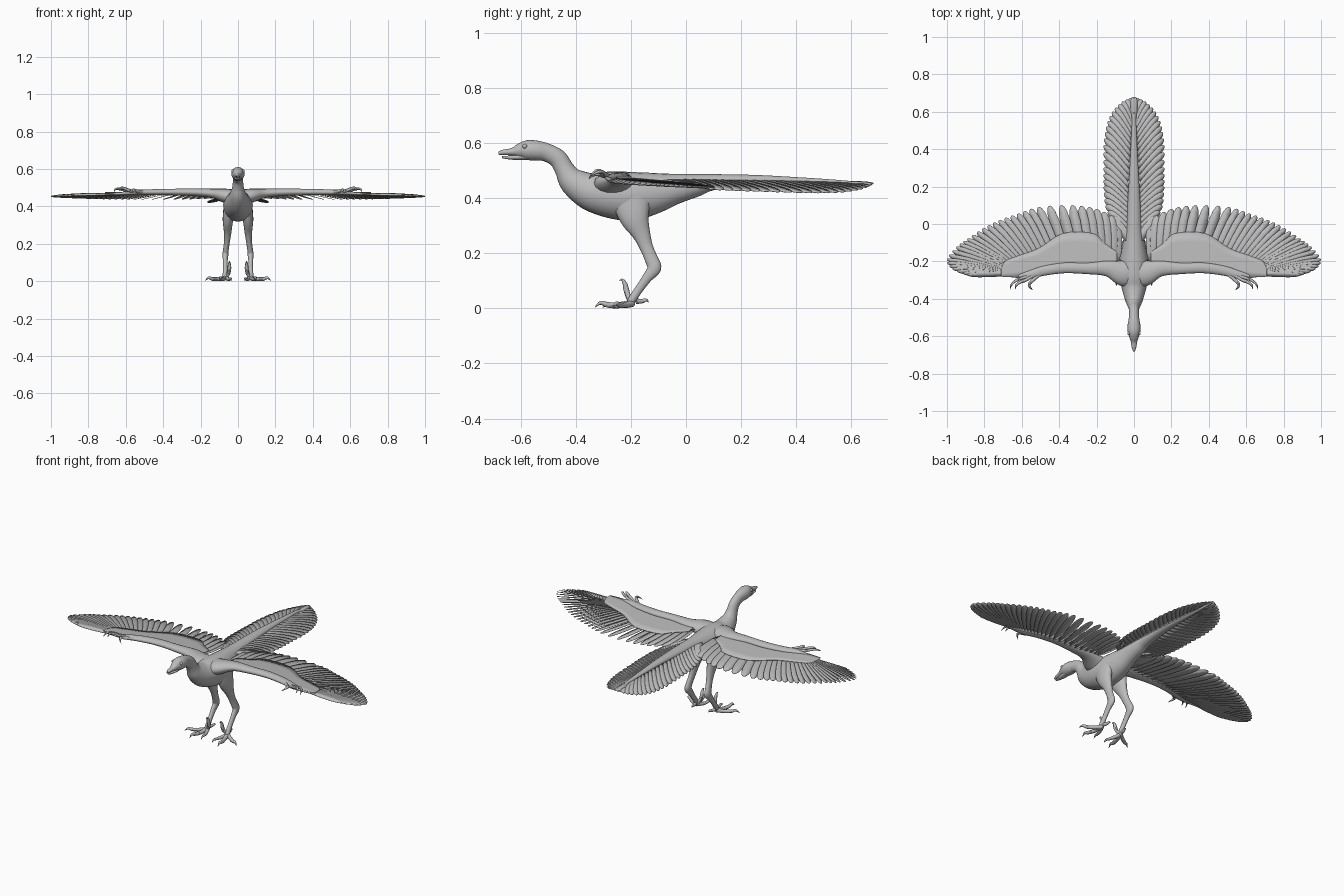
import bpy, bmesh, math
from mathutils import Vector

grey = bpy.data.materials.new("plain_grey")
grey.diffuse_color = (0.5, 0.5, 0.5, 1)


def spline(pts, n):
    """Smooth curve through tuples of any length, n samples per span."""
    p = [Vector(q) for q in pts]
    p = [p[0]] + p + [p[-1]]
    out = []
    for i in range(1, len(p) - 2):
        a, b, c, d = p[i - 1:i + 3]
        for k in range(n):
            t = k / n
            out.append(b + (c - a) * (t / 2) + (a * 2 - b * 5 + c * 4 - d) * (t * t / 2)
                       + (b * 3 - a - c * 3 + d) * (t ** 3 / 2))
    return out + [p[-2]]


def finish(name, bm, mirror=False, thick=0, angle=45):
    if not thick:
        bmesh.ops.recalc_face_normals(bm, faces=bm.faces)
    me = bpy.data.meshes.new(name)
    bm.to_mesh(me)
    bm.free()
    me.materials.append(grey)
    ob = bpy.data.objects.new(name, me)
    bpy.context.collection.objects.link(ob)
    bpy.ops.object.select_all(action='DESELECT')
    ob.select_set(True)
    bpy.context.view_layer.objects.active = ob
    bpy.ops.object.shade_smooth_by_angle(angle=math.radians(angle))
    if thick:
        ob.modifiers.new("thickness", 'SOLIDIFY').thickness = thick
    if mirror:
        ob.modifiers.new("mirror", 'MIRROR').use_mirror_merge = False
    return ob


def tube(bm, rows, ref=(1, 0, 0), sides=16, n=4):
    """Loft of ellipses; rows are x, y, z, radius along ref, other radius."""
    s = spline(rows, n)
    pos = [Vector(q[:3]) for q in s]
    rings = []
    for i, q in enumerate(s):
        t = (pos[min(i + 1, len(s) - 1)] - pos[max(i - 1, 0)]).normalized()
        side = Vector(ref)
        side = (side - t * side.dot(t)).normalized()
        up = side.cross(t)
        ra, rb = max(q[3], 0.0006), max(q[4], 0.0006)
        rings.append([bm.verts.new(pos[i] + side * ra * math.cos(a) + up * rb * math.sin(a))
                      for a in (2 * math.pi * k / sides for k in range(sides))])
    for r0, r1 in zip(rings, rings[1:]):
        for k in range(sides):
            bm.faces.new((r0[k], r0[(k + 1) % sides], r1[(k + 1) % sides], r1[k]))
    bm.faces.new(rings[0])
    bm.faces.new(rings[-1])


def loft(name, rows, ref=(1, 0, 0), sides=16, mirror=False):
    bm = bmesh.new()
    tube(bm, rows, ref, sides)
    return finish(name, bm, mirror)


def digits(name, paths, ref):
    """Several thin round digits in one object; points are x, y, z, radius."""
    bm = bmesh.new()
    for path in paths:
        tube(bm, [(*p, p[3]) for p in path], ref, 8, 4)
    return finish(name, bm, True)


def feathers(name, roots, tips, n, width, height, tilt):
    """Overlapping flat vanes from a root curve to a tip curve."""
    bm = bmesh.new()
    shape = ((0, .3), (.2, .8), (.5, 1), (.75, 1), (.9, .8), (.97, .5), (1, .2))
    R, T = spline(roots, n), spline(tips, n)
    for i, (r, t) in enumerate(zip(R, T)):
        d = (t - r).normalized()
        side = Vector((d.y, -d.x))
        w = width(i / (len(R) - 1))
        prev = None
        for s, f in shape:
            c = r.lerp(t, s)
            pair = []
            for sg in (1, -1):
                p = c + side * (sg * w * f)
                pair.append(bm.verts.new((max(p.x, 0), p.y, height(c.x, c.y) - sg * tilt * f)))
            if prev:
                bm.faces.new((prev[0], pair[0], pair[1], prev[1]))
            prev = pair
    return finish(name, bm, True, 0.002, 30)


# Head, neck, trunk and bony tail
body = [(-.68, .563, .005, .006), (-.66, .566, .012, .010), (-.63, .568, .017, .014),
        (-.605, .572, .025, .026), (-.575, .574, .034, .036), (-.54, .572, .034, .036),
        (-.505, .565, .028, .033), (-.465, .543, .027, .034), (-.44, .503, .031, .036),
        (-.412, .462, .044, .05), (-.35, .425, .064, .068), (-.28, .413, .077, .084),
        (-.2, .407, .078, .088), (-.12, .417, .064, .076), (-.04, .433, .05, .056),
        (.04, .447, .042, .041), (.1, .458, .036, .029), (.25, .466, .026, .018),
        (.4, .463, .018, .013), (.55, .457, .011, .009), (.67, .45, .004, .004)]
loft("body", [(0, *r) for r in body], sides=24)
loft("lower_jaw", [(0, -.667, .549, .006, .004), (0, -.64, .547, .012, .007),
                   (0, -.60, .549, .019, .011), (0, -.55, .556, .02, .016)])

# Eyes
bm = bmesh.new()
bmesh.ops.create_uvsphere(bm, u_segments=12, v_segments=8, radius=.009)
bmesh.ops.translate(bm, verts=bm.verts, vec=(.027, -.585, .588))
finish("eye", bm, True)

# Wing arms
loft("arm", [(.01, -.26, .44, .075, .045), (.06, -.262, .455, .07, .04),
             (.14, -.238, .47, .043, .025), (.25, -.238, .476, .03, .019),
             (.37, -.235, .477, .028, .017), (.48, -.25, .476, .026, .015),
             (.56, -.272, .474, .022, .013), (.62, -.277, .469, .012, .008),
             (.71, -.272, .464, .005, .004)], ref=(0, 1, 0), mirror=True)

# Clawed fingers on the wing
digits("finger", [
    [(.50, -.265, .475, .010), (.54, -.30, .482, .009), (.56, -.322, .488, .008),
     (.555, -.34, .482, .005), (.54, -.352, .47, .001)],
    [(.53, -.27, .475, .010), (.58, -.30, .485, .009), (.61, -.312, .497, .008),
     (.63, -.328, .497, .006), (.635, -.348, .482, .001)],
    [(.55, -.275, .475, .010), (.60, -.29, .485, .008), (.635, -.305, .495, .007),
     (.655, -.325, .492, .005), (.663, -.35, .478, .001)]], (0, 0, 1))


def wing_z(x, y):
    return .474 - .085 * (y + .28) - .012 * x * x


# Flight feathers
feathers("wing_feathers",
         [(.09, -.2), (.17, -.22), (.27, -.23), (.38, -.23), (.46, -.24), (.52, -.25),
          (.57, -.26), (.60, -.265), (.62, -.268), (.64, -.268), (.65, -.268), (.65, -.268)],
         [(.10, .03), (.2, .08), (.33, .1), (.51, .09), (.62, .055), (.72, .02),
          (.81, -.025), (.89, -.08), (.95, -.125), (1, -.19), (.97, -.24), (.89, -.272)],
         3, lambda u: .031 - .017 * u, wing_z, .006)

# Covert layer over the feather roots
bm = bmesh.new()
rows = []
for x, y0, y1 in spline([(.09, -.2, -.15), (.16, -.24, -.1), (.22, -.25, -.05),
                         (.38, -.25, -.05), (.51, -.27, -.13), (.62, -.283, -.17),
                         (.69, -.283, -.2), (.71, -.28, -.25)], 4):
    ys = [y0 + (y1 - y0) * k / 4 for k in range(5)]
    rows.append([bm.verts.new((x, y, wing_z(x, y) + .008)) for y in ys])
for a, b in zip(rows, rows[1:]):
    for k in range(4):
        bm.faces.new((a[k], b[k], b[k + 1], a[k + 1]))
finish("wing_coverts", bm, True, .002)

# Tail fan along the bony tail
feathers("tail_feathers",
         [(.02, -.1), (.02, 0), (.02, .08), (.02, .16), (.015, .26), (.012, .36),
          (.01, .45), (.006, .52), (.002, .55)],
         [(.11, .02), (.15, .1), (.16, .2), (.16, .3), (.16, .42), (.147, .52),
          (.115, .6), (.06, .655), (.005, .68)],
         3, lambda u: .021 - .004 * u,
         lambda x, y: .478 - .02 * max(y, 0) - .02 * y * y - .28 * x, .005)

# Legs: thigh, shin and long foot bone
loft("leg", [(.045, -.2, .40, .032, .075), (.054, -.187, .33, .028, .054),
             (.055, -.162, .27, .021, .033), (.058, -.143, .22, .016, .024),
             (.064, -.124, .175, .015, .024), (.067, -.115, .145, .016, .025),
             (.068, -.14, .112, .013, .018), (.068, -.17, .07, .012, .015),
             (.068, -.193, .036, .014, .015), (.068, -.205, .014, .014, .012)], mirror=True)

# Toes with claws: middle, outer, inner and hind
digits("toe", [
    [(.068, -.195, .018, .013), (.08, -.25, .011, .011), (.09, -.285, .013, .010),
     (.093, -.31, .02, .007), (.095, -.33, .004, .001)],
    [(.068, -.195, .018, .013), (.10, -.217, .012, .011), (.135, -.24, .012, .010),
     (.157, -.253, .018, .007), (.175, -.264, .004, .001)],
    [(.066, -.195, .018, .012), (.05, -.235, .011, .010), (.042, -.265, .012, .008),
     (.038, -.285, .014, .006), (.036, -.302, .003, .001)],
    [(.066, -.18, .026, .010), (.06, -.16, .026, .008), (.057, -.145, .03, .006),
     (.056, -.136, .022, .001)]], (0, 0, 1))

# Raised sickle toe
digits("sickle_toe", [
    [(.062, -.198, .025, .011), (.05, -.21, .045, .010), (.046, -.217, .07, .010),
     (.046, -.222, .09, .008), (.046, -.232, .104, .004), (.046, -.242, .1, .001)]], (1, 0, 0))
